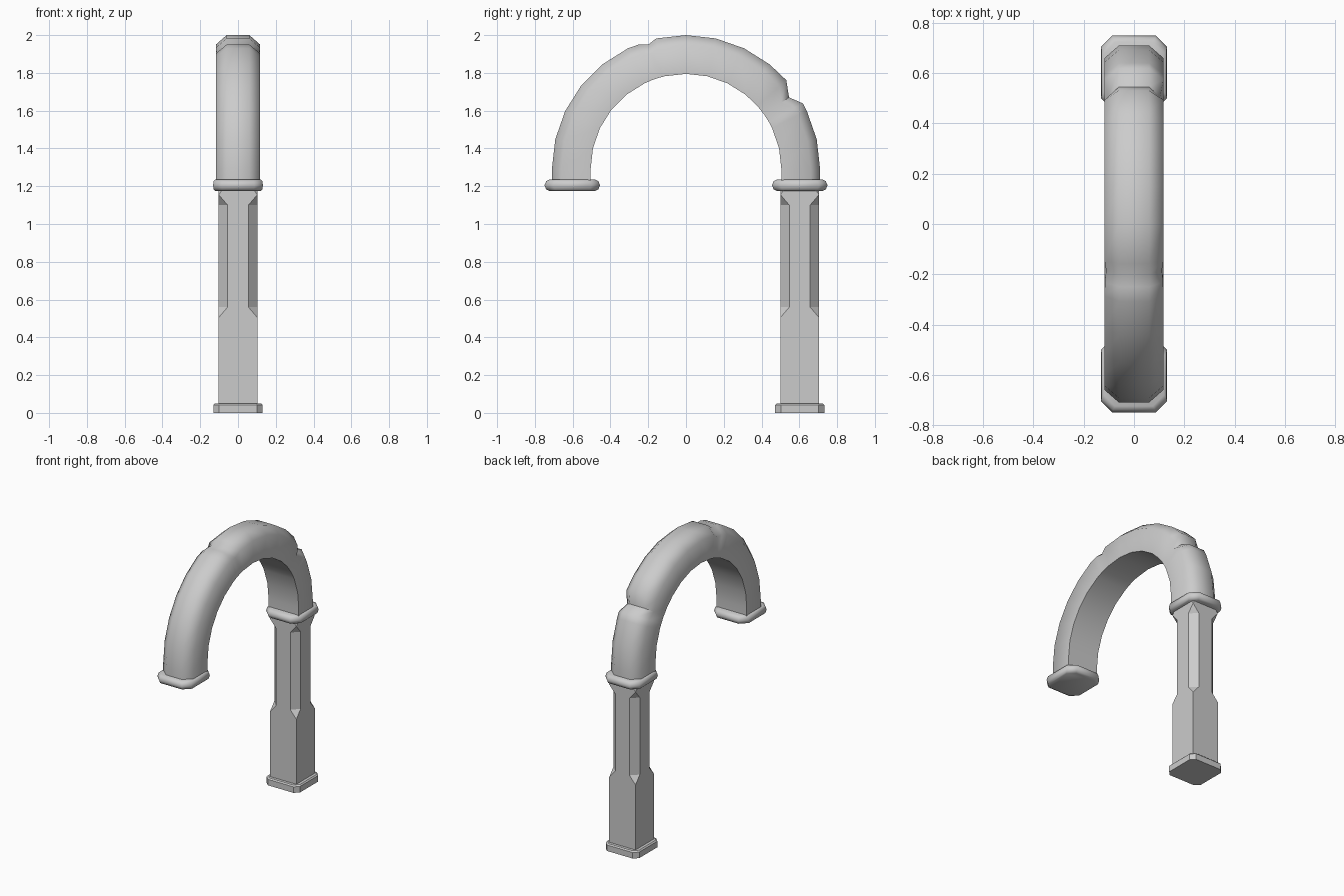
import bpy, bmesh, math

cube = bpy.data.objects.get("Cube")
if cube:
    bpy.data.objects.remove(cube, do_unlink=True)

stone = bpy.data.materials.new("grey stone")
stone.use_nodes = True
GREY = (0.6, 0.6, 0.6, 1)
stone.diffuse_color = GREY
stone.node_tree.nodes["Principled BSDF"].inputs["Base Color"].default_value = GREY


def loft(name, rings, smooth_angle):
    """Skin a list of equal-length point rings and cap both ends."""
    bm = bmesh.new()
    loops = [[bm.verts.new(p) for p in ring] for ring in rings]
    n = len(loops[0])
    for a, b in zip(loops, loops[1:]):
        for i in range(n):
            j = (i + 1) % n
            bm.faces.new((a[i], a[j], b[j], b[i]))
    bm.faces.new(loops[0][::-1])
    bm.faces.new(loops[-1])
    bmesh.ops.remove_doubles(bm, verts=bm.verts, dist=0.0005)
    bmesh.ops.recalc_face_normals(bm, faces=bm.faces)
    mesh = bpy.data.meshes.new(name)
    bm.to_mesh(mesh)
    bm.free()
    mesh.materials.append(stone)
    obj = bpy.data.objects.new(name, mesh)
    bpy.context.collection.objects.link(obj)
    if smooth_angle:
        bpy.ops.object.select_all(action='DESELECT')
        obj.select_set(True)
        bpy.context.view_layer.objects.active = obj
        bpy.ops.object.shade_smooth_by_angle(angle=math.radians(smooth_angle))
    return obj


def cut_square(hx, hy, c, yc, z):
    """Rectangle with corners cut by c."""
    pts = [(hx, hy - c), (hx - c, hy), (c - hx, hy), (-hx, hy - c),
           (-hx, c - hy), (c - hx, -hy), (hx - c, -hy), (hx, c - hy)]
    return [(x, y + yc, z) for x, y in pts]


POST_Y = 0.602

# Base plate
loft("post_base", [cut_square(0.13 - i, 0.13 - i, 0.03, POST_Y, z)
                   for z, i in ((0, 0), (0.042, 0), (0.05, 0.008))], 0)

# Square post with stopped chamfers on its corners
loft("post", [cut_square(0.102, 0.102, c, POST_Y, z) for z, c in
              ((0.03, 0), (0.505, 0), (0.56, 0.047), (1.1, 0.047),
               (1.155, 0), (1.19, 0.025))], 0)

# Rounded collars under both arch ends
COLLAR = ((1.175, 0.012, 0.025), (1.183, 0.003, 0.009), (1.205, 0, 0),
          (1.227, 0.003, 0.009), (1.235, 0.012, 0.025))
for name, side in (("post_collar", 1), ("hanging_collar", -1)):
    loft(name, [cut_square(0.132 - ix, 0.147 - iy, 0.045, side * POST_Y, z)
                for z, ix, iy in COLLAR], 50)

# Arch: square inside, bevelled outside, with two worn cracks
CENTRE_Z, INNER, OUTER = 1.29, 0.505, 0.71


def arch_section(angle, dip=0, drop=0):
    out = OUTER - dip
    side = 0.117 - dip * 0.3
    section = [(-0.117, INNER), (0.117, INNER), (side, out - 0.05),
               (0.06, out), (-0.06, out), (-side, out - 0.05)]
    a = math.radians(angle)
    return [(x, r * math.cos(a), CENTRE_Z + r * math.sin(a) - drop)
            for x, r in section]


STEPS = 14
stations = {180 * k / STEPS: 0 for k in range(STEPS + 1) if k != 3}
stations.update({29.4: 0, 34.9: 0.045, 41.6: 0, 106.9: 0.021, 110.7: 0.004})
rings = [arch_section(a, d) for a, d in sorted(stations.items())]
rings = [arch_section(0, 0, 0.09)] + rings + [arch_section(180, 0, 0.09)]
loft("arch", rings, 50)
